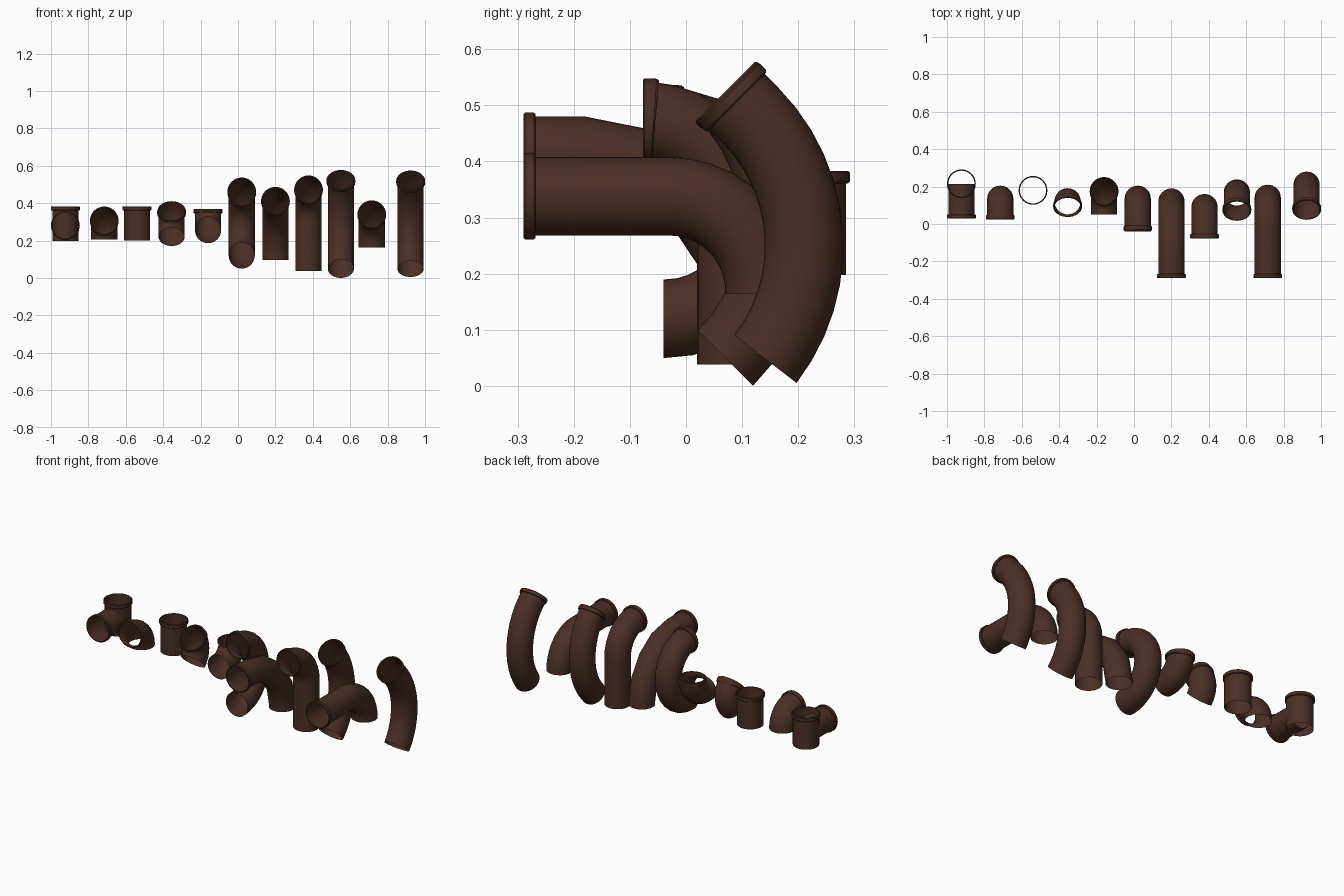
import bpy
import bmesh
from math import sin, cos, pi, radians
from mathutils import Vector

PIPE_RADIUS = 0.07
SIDES = 32

default_cube = bpy.data.objects.get("Cube")
if default_cube:
    bpy.data.objects.remove(default_cube, do_unlink=True)

# Single dark brown glaze
brown = bpy.data.materials.new("dark_brown")
brown.use_nodes = True
colour = (0.07, 0.028, 0.018, 1.0)
brown.diffuse_color = colour
brown.node_tree.nodes["Principled BSDF"].inputs["Base Color"].default_value = colour

# Collar profile: distance along the pipe, extra radius
COLLAR = [(0.022, 0), (0, 0), (0, 0.004), (0.003, 0.007),
          (0.019, 0.007), (0.022, 0.004), (0.022, 0)]


def locate(s, start, heading, lead, bend, turn):
    """Point and heading at distance s along a straight, bend, straight path."""
    point = Vector(start)
    step = min(s, lead)
    point += step * Vector((0, cos(heading), sin(heading)))
    s -= step
    if s > 0 and turn > 0:
        swept = min(s / bend, turn)
        after = heading - swept
        point += bend * Vector((0, sin(heading) - sin(after),
                                cos(after) - cos(heading)))
        heading = after
        s -= swept * bend
    if s > 0:
        point += s * Vector((0, cos(heading), sin(heading)))
    return point, heading


def make_pipe(name, x, y, z, heading, lead, bend=0, turn=0, tail=0, steps=0):
    """Open pipe with a collar at its start, bending in the YZ plane."""
    heading, turn = radians(heading), radians(turn)
    arc = bend * turn
    stations = [lead] + [lead + arc * i / steps for i in range(1, steps + 1)]
    if tail:
        stations.append(lead + arc + tail)
    profile = [(s, PIPE_RADIUS + extra) for s, extra in COLLAR]
    profile += [(s, PIPE_RADIUS) for s in stations if s > COLLAR[0][0] + 0.001]

    bm = bmesh.new()
    rings = []
    for s, radius in profile:
        centre, angle = locate(s, (x, y, z), heading, lead, bend, turn)
        across = Vector((1, 0, 0))
        up = Vector((0, -sin(angle), cos(angle)))
        ring = []
        for j in range(SIDES):
            t = 2 * pi * j / SIDES
            ring.append(bm.verts.new(centre + radius * (cos(t) * across + sin(t) * up)))
        rings.append(ring)
    for near, far in zip(rings, rings[1:]):
        for j in range(SIDES):
            k = (j + 1) % SIDES
            bm.faces.new((near[j], far[j], far[k], near[k]))

    mesh = bpy.data.meshes.new(name)
    bm.to_mesh(mesh)
    bm.free()
    mesh.materials.append(brown)
    obj = bpy.data.objects.new(name, mesh)
    bpy.context.collection.objects.link(obj)
    return obj


# name, x, y, z, heading, lead, bend radius, turn, tail, steps
pipes = [
    make_pipe("tee_upright", -0.923, 0.215, 0.383, -90, 0.185),
    make_pipe("tee_branch", -0.923, 0.03, 0.28, 0, 0.185),
    make_pipe("elbow_front_collar", -0.715, 0.025, 0.305, 0, 0.015, 0.095, 90, 0.005, 8),
    make_pipe("straight_pipe", -0.54, 0.18, 0.383, -90, 0.183),
    make_pipe("elbow_tilted", -0.355, 0.09, 0.358, -45, 0.005, 0.095, 90, 0, 8),
    make_pipe("elbow_top_collar", -0.16, 0.174, 0.368, -90, 0.012, 0.1, 90, 0.024, 8),
    make_pipe("return_bend", 0.02, -0.035, 0.46, 0, 0, 0.17, 180, 0.005, 16),
    make_pipe("wide_bend", 0.2, -0.29, 0.41, 0, 0.11, 0.3, 90, 0.015, 4),
    make_pipe("tall_bend", 0.377, -0.077, 0.471, 0, 0.007, 0.16, 90, 0.273, 8),
    make_pipe("long_arc", 0.55, 0.07, 0.525, -45, 0, 0.336, 90, 0, 12),
    make_pipe("long_reach_bend", 0.715, -0.29, 0.338, 0, 0.26, 0.17, 90, 0.004, 10),
    make_pipe("shallow_arc", 0.923, 0.075, 0.522, -45, 0.055, 0.33, 82.7, 0, 12),
]

# Smooth walls, crisp collar edges
bpy.ops.object.select_all(action='DESELECT')
for pipe in pipes:
    pipe.select_set(True)
bpy.context.view_layer.objects.active = pipes[0]
bpy.ops.object.shade_smooth_by_angle(angle=radians(35))
